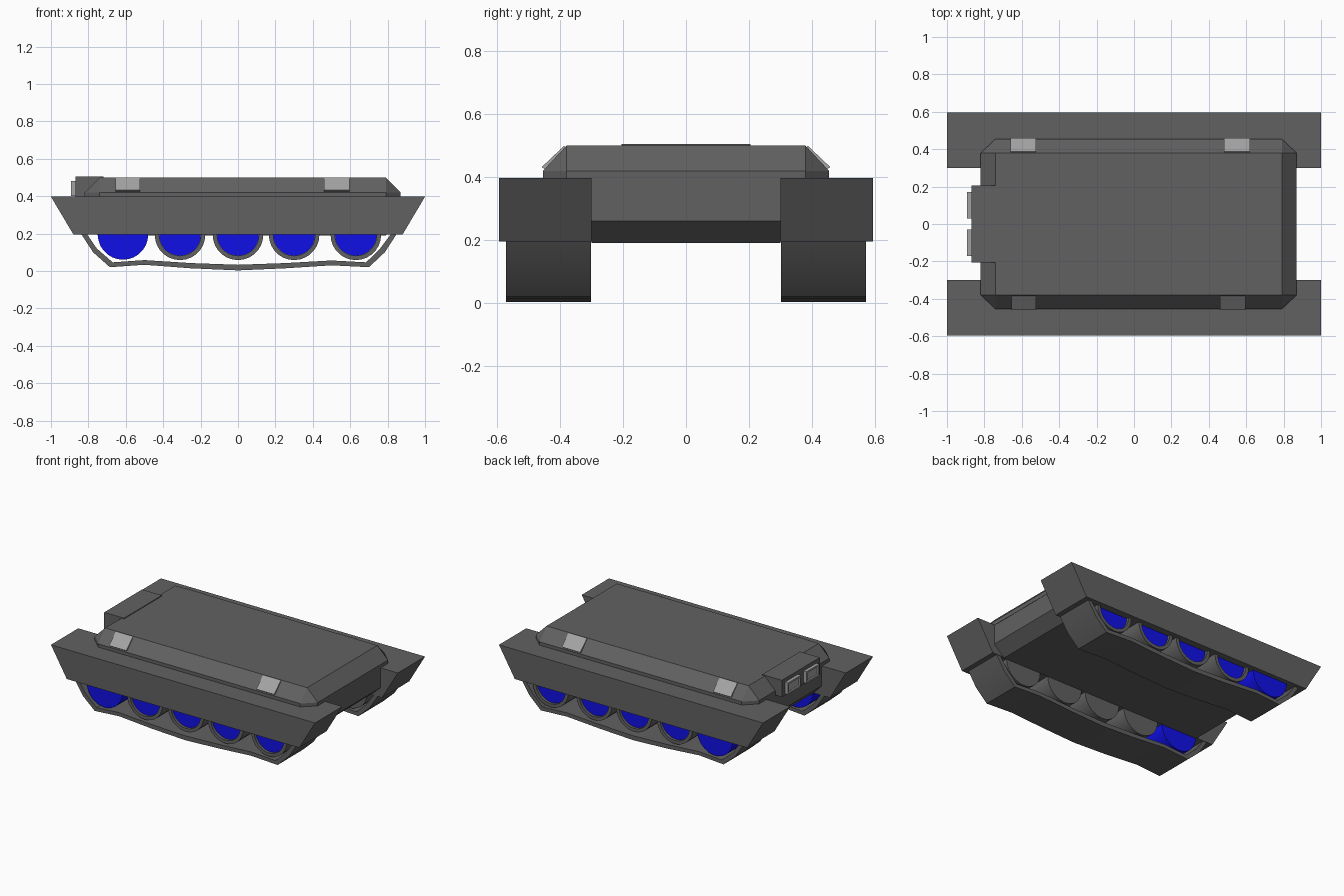
import bpy, bmesh, math

if "Cube" in bpy.data.objects:
    bpy.data.objects.remove(bpy.data.objects["Cube"])


def material(name, rgb):
    m = bpy.data.materials.new(name)
    m.diffuse_color = (*rgb, 1.0)
    m.use_nodes = True
    m.node_tree.nodes["Principled BSDF"].inputs["Base Color"].default_value = m.diffuse_color
    return m


GREY = material("dark grey", (0.12, 0.12, 0.12))
LIGHT = material("light grey", (0.37, 0.37, 0.37))
BLUE = material("blue", (0.005, 0.005, 0.8))


def loft(name, rings, mat, closed=False, smooth=None):
    """Skin matching rings of points; cap the ends, or join last to first."""
    bm = bmesh.new()
    vs = [[bm.verts.new(p) for p in r] for r in rings]
    n = len(rings[0])
    pairs = list(zip(vs, vs[1:] + vs[:1])) if closed else list(zip(vs, vs[1:]))
    for a, b in pairs:
        for i in range(n):
            j = (i + 1) % n
            bm.faces.new((a[i], a[j], b[j], b[i]))
    if not closed:
        bm.faces.new(vs[0])
        bm.faces.new(vs[-1])
    bmesh.ops.recalc_face_normals(bm, faces=bm.faces[:])
    me = bpy.data.meshes.new(name)
    bm.to_mesh(me)
    bm.free()
    ob = bpy.data.objects.new(name, me)
    bpy.context.collection.objects.link(ob)
    me.materials.append(mat)
    if smooth:
        bpy.ops.object.select_all(action='DESELECT')
        ob.select_set(True)
        bpy.context.view_layer.objects.active = ob
        bpy.ops.object.shade_smooth_by_angle(angle=math.radians(smooth))
    return ob


def prism_y(name, profile, y0, y1, mat):
    return loft(name, [[(x, y, z) for x, z in profile] for y in (y0, y1)], mat)


def box(name, x0, x1, y0, y1, z0, z1, mat):
    return prism_y(name, [(x0, z0), (x1, z0), (x1, z1), (x0, z1)], y0, y1, mat)


def disc_ring(x, y, z, r, n=28):
    return [(x + r * math.cos(2 * math.pi * i / n), y,
             z + r * math.sin(2 * math.pi * i / n)) for i in range(n)]


# upper hull: chamfered deck over a clipped-corner band
def octagon(z):
    pts = [(-0.82, -0.38), (-0.74, -0.455), (0.79, -0.455), (0.87, -0.38),
           (0.87, 0.38), (0.79, 0.455), (-0.74, 0.455), (-0.82, 0.38)]
    return [(x, y, z) for x, y in pts]


deck = loft("upper_hull", [octagon(0.392), octagon(0.42),
            [(min(max(x, -0.74), 0.79), min(max(y, -0.38), 0.38), 0.5)
             for x, y, _ in octagon(0)]], GREY)
bm = bmesh.new()
bm.from_mesh(deck.data)
bmesh.ops.remove_doubles(bm, verts=bm.verts[:], dist=0.0005)
bm.to_mesh(deck.data)
bm.free()

# lower hull between the tracks
prism_y("lower_hull", [(-0.75, 0.19), (0.79, 0.19), (0.868, 0.26), (0.868, 0.4),
                       (-0.818, 0.4), (-0.818, 0.26)], -0.301, 0.301, GREY)

# rear housing with two framed panels
box("rear_housing", -0.87, -0.72, -0.205, 0.205, 0.39, 0.505, GREY)
for s in (-1, 1):
    def panel(x, inset):
        a, b = 0.03 + inset, 0.17 - inset
        c, d = 0.40 + inset, 0.48 - inset
        return [(x, s * a, c), (x, s * b, c), (x, s * b, d), (x, s * a, d)]
    loft("rear_panel", [panel(-0.865, 0), panel(-0.892, 0),
                        panel(-0.892, 0.012), panel(-0.884, 0.014)], LIGHT)

# track outline: bottom run, then the hidden top run
outer = [(-0.84, 0.2), (-0.775, 0.10), (-0.685, 0.02), (-0.5, 0.033), (-0.25, 0.014),
         (0, 0.003), (0.25, 0.014), (0.5, 0.03), (0.70, 0.02), (0.785, 0.10),
         (0.85, 0.2), (0.8, 0.34), (-0.8, 0.34)]
inner = [(-0.81, 0.2), (-0.755, 0.12), (-0.67, 0.046), (-0.5, 0.058), (-0.25, 0.042),
         (0, 0.033), (0.25, 0.042), (0.5, 0.056), (0.685, 0.046), (0.76, 0.12),
         (0.82, 0.2), (0.77, 0.31), (-0.77, 0.31)]

for s in (-1, 1):
    # side fender
    prism_y("fender", [(-1, 0.397), (1, 0.397), (0.88, 0.195), (-0.88, 0.195)],
            s * 0.30, s * 0.595, GREY)
    # track loop
    y0, y1 = s * 0.303, s * 0.572
    loft("track", [[(o[0], y0, o[1]), (o[0], y1, o[1]), (i[0], y1, i[1]), (i[0], y0, i[1])]
                   for o, i in zip(outer, inner)], GREY, closed=True, smooth=35)
    # road wheels: the rear one is all blue, the rest have grey tyres
    loft("rear_wheel", [disc_ring(-0.615, s * 0.305, 0.195, 0.135),
                        disc_ring(-0.615, s * 0.565, 0.195, 0.135)], BLUE, smooth=35)
    for x in (-0.31, 0.0, 0.30, 0.63):
        loft("tyre", [disc_ring(x, s * y, 0.193, r) for r, y in
                      ((0.135, 0.305), (0.135, 0.565), (0.112, 0.565), (0.112, 0.54))],
             GREY, smooth=35)
        loft("wheel_disc", [disc_ring(x, s * 0.535, 0.193, 0.111),
                            disc_ring(x, s * 0.548, 0.193, 0.111)], BLUE, smooth=35)
    # light plates on the sloping deck sides
    spans = ((-0.655, -0.525), (0.46, 0.595)) if s < 0 else ((-0.66, -0.525), (0.48, 0.62))
    section = [(0.45, 0.425), (0.38, 0.50), (0.388, 0.5), (0.456, 0.43)]
    section = [(0.448, 0.424), (0.382, 0.494), (0.388, 0.4995), (0.459, 0.432)]
    for x0, x1 in spans:
        loft("side_plate", [[(x, s * y, z) for y, z in section] for x in (x0, x1)], LIGHT)
